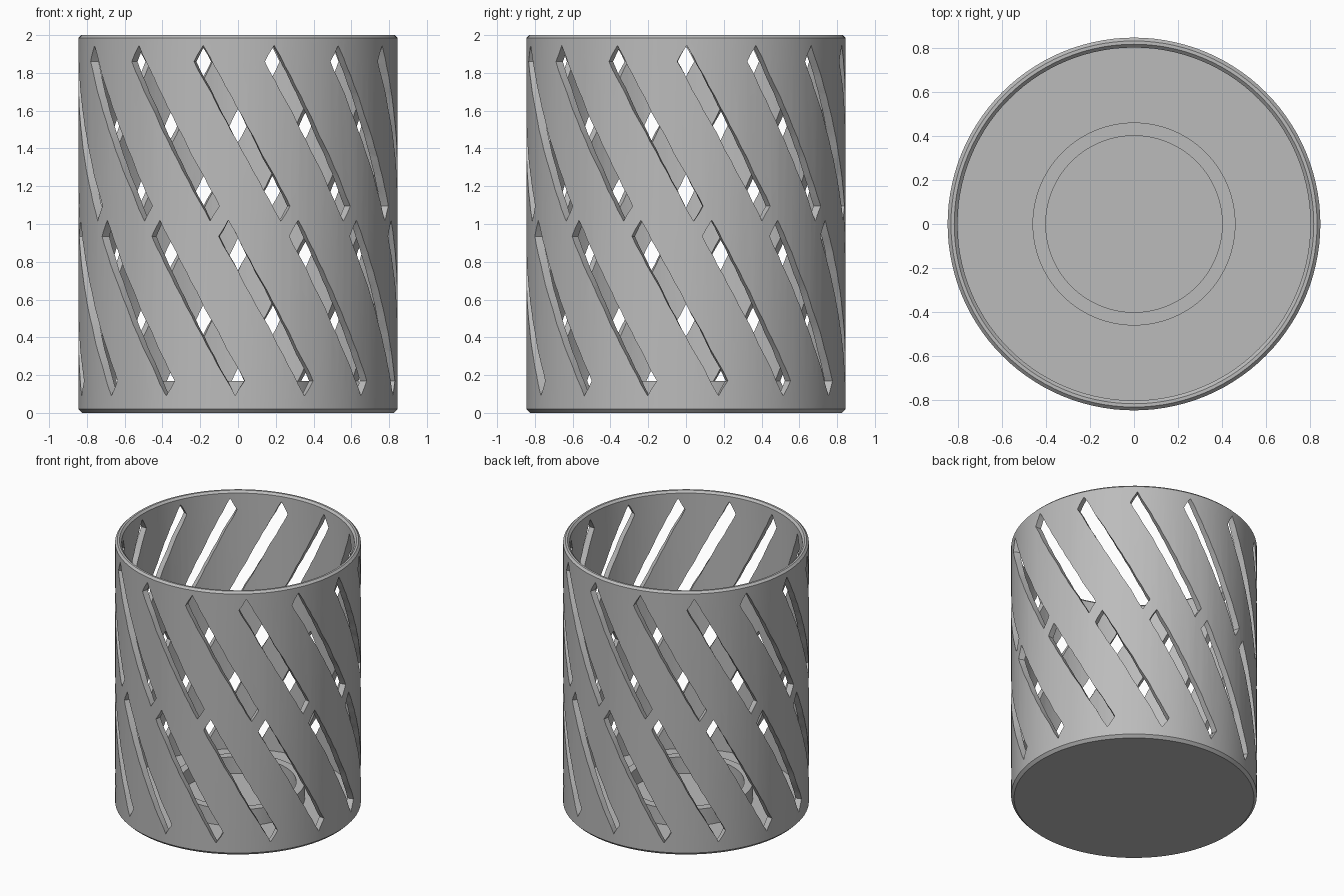
import bpy, bmesh
from math import radians, sin, cos, tau

cube = bpy.data.objects.get("Cube")
if cube:
    bpy.data.objects.remove(cube, do_unlink=True)

grey = bpy.data.materials.new("plain_grey")
grey.use_nodes = True
tone = (0.5, 0.5, 0.5, 1)
grey.diffuse_color = tone
grey.node_tree.nodes["Principled BSDF"].inputs["Base Color"].default_value = tone

SEGMENTS = 112
OUTER, INNER, FLOOR, HEIGHT = 0.845, 0.80, 0.045, 2.0
SLOTS = 14


def make_object(name, bm):
    bmesh.ops.recalc_face_normals(bm, faces=bm.faces)
    mesh = bpy.data.meshes.new(name)
    bm.to_mesh(mesh)
    bm.free()
    mesh.materials.append(grey)
    obj = bpy.data.objects.new(name, mesh)
    bpy.context.collection.objects.link(obj)
    return obj


def lathe(name, profile, closed=False):
    """Revolve (radius, height) points around the z axis."""
    bm = bmesh.new()
    verts = [bm.verts.new((0, -r, z)) for r, z in profile]
    pairs = list(zip(verts, verts[1:]))
    if closed:
        pairs.append((verts[-1], verts[0]))
    edges = [bm.edges.new(p) for p in pairs]
    bmesh.ops.spin(bm, geom=verts + edges, cent=(0, 0, 0), axis=(0, 0, 1),
                   angle=tau, steps=SEGMENTS)
    bmesh.ops.remove_doubles(bm, verts=bm.verts, dist=0.0005)
    return make_object(name, bm)


def polar(bm, r, degrees, z):
    a = radians(degrees)
    return bm.verts.new((r * sin(a), -r * cos(a), z))


def add_slot(bm, turn, lift, steps=8):
    """Slanted helical bar with radial sides and slanted ends."""
    rings = []
    for i in range(steps + 1):
        t = i / steps
        left, right = turn - 16.0 + 31.6 * t, turn - 12.6 + 31.6 * t
        low, high = lift + 1.86 - 0.845 * t, lift + 1.945 - 0.85 * t
        rings.append([polar(bm, 0.74, left, low), polar(bm, 0.92, left, low),
                      polar(bm, 0.92, right, high), polar(bm, 0.74, right, high)])
    for a, b in zip(rings, rings[1:]):
        for k in range(4):
            n = (k + 1) % 4
            bm.faces.new((a[k], a[n], b[n], b[k]))
    bm.faces.new(rings[0])
    bm.faces.new(rings[-1])


# Cup body: chamfered foot, wall, chamfered rim and floor
body = lathe("cup_body", [
    (0, 0), (OUTER - 0.02, 0), (OUTER, 0.02), (OUTER, HEIGHT - 0.015),
    (OUTER - 0.015, HEIGHT), (INNER + 0.015, HEIGHT), (INNER, HEIGHT - 0.015),
    (INNER, FLOOR), (0, FLOOR)])

# Two rows of slanted slots, the lower row continuing the upper one
bm = bmesh.new()
for turn, lift in ((0, 0), (9.06, -0.925)):
    for i in range(SLOTS):
        add_slot(bm, turn + i * 360 / SLOTS, lift)
bmesh.ops.triangulate(bm, faces=bm.faces)
cutter = make_object("slot_cutter", bm)
cutter.hide_render = True

cut = body.modifiers.new("slots", "BOOLEAN")
cut.operation = "DIFFERENCE"
cut.solver = "EXACT"
cut.object = cutter
bpy.context.view_layer.objects.active = body
bpy.ops.object.modifier_apply(modifier=cut.name)
bpy.data.objects.remove(cutter, do_unlink=True)

# Raised ring on the floor that holds the candle
ring = lathe("holder_ring", [(0.40, FLOOR - 0.01), (0.46, FLOOR - 0.01),
                             (0.46, 0.17), (0.40, 0.17)], closed=True)

# Smooth the round walls, keep edges crisp
bpy.ops.object.select_all(action="DESELECT")
for obj in (body, ring):
    obj.select_set(True)
bpy.context.view_layer.objects.active = body
bpy.ops.object.shade_smooth_by_angle(angle=radians(25))
